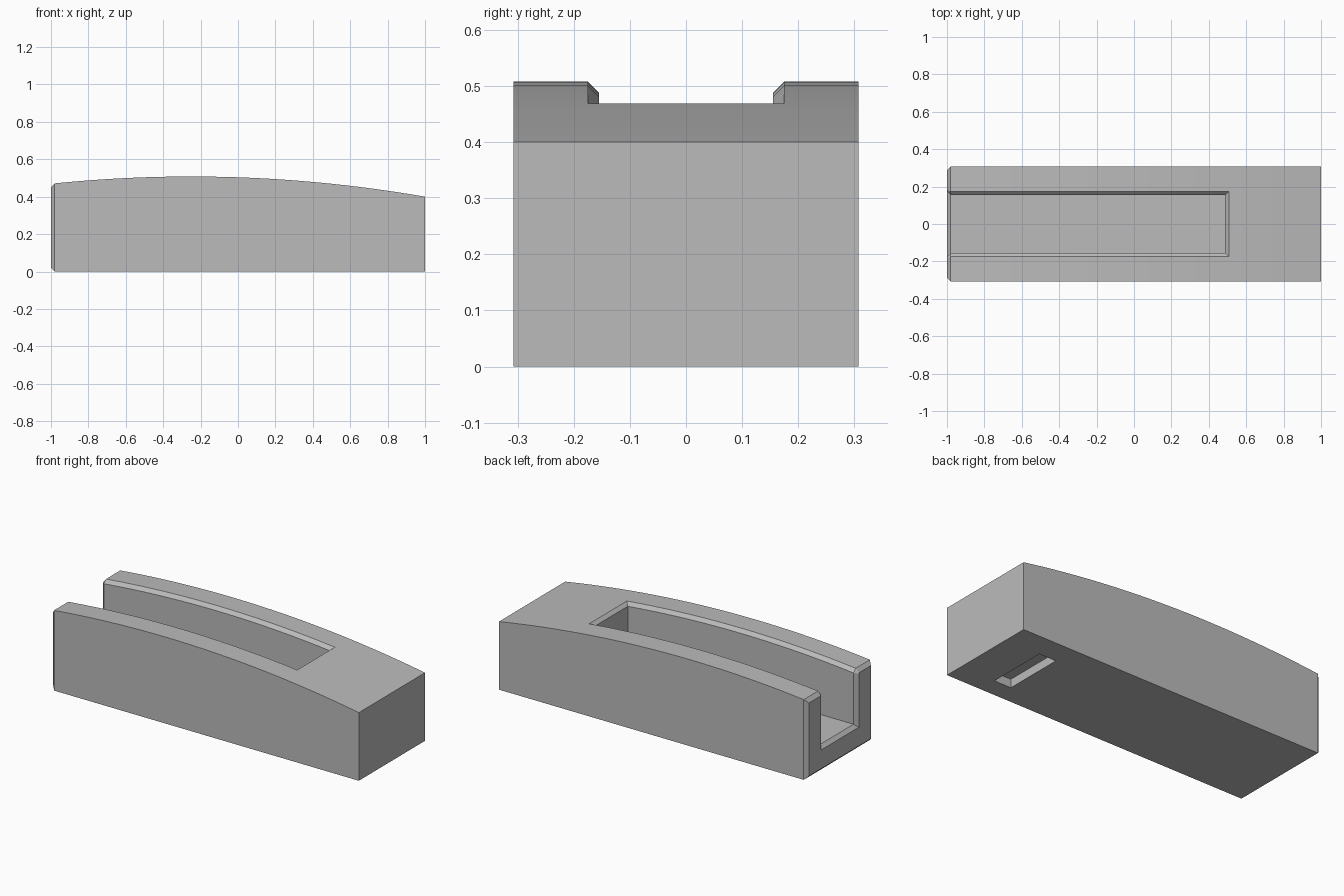
import bpy
import bmesh

old = bpy.data.objects.get("Cube")
if old:
    bpy.data.objects.remove(old, do_unlink=True)

HALF_W = 0.307      # body half width
SLOT_W = 0.155      # slot half width
SLOT_END = 0.487
FLOOR = 0.15
C = 0.02            # chamfer size

grey = bpy.data.materials.new("plain grey")
grey.use_nodes = True
colour = (0.5, 0.5, 0.5, 1)
grey.diffuse_color = colour
grey.node_tree.nodes["Principled BSDF"].inputs["Base Color"].default_value = colour


def top(x):
    """Height of the gently arched top."""
    return 0.508 - 0.069 * (x + 0.25) ** 2


def spread(a, b, n):
    return [a + (b - a) * i / n for i in range(n + 1)]


def loft(bm, rings):
    """Join equal rings of points with quads and cap the first ring."""
    loops = [[bm.verts.new(p) for p in ring] for ring in rings]
    for a, b in zip(loops, loops[1:]):
        for i in range(len(a)):
            j = (i + 1) % len(a)
            bm.faces.new((a[i], a[j], b[j], b[i]))
    bm.faces.new(loops[0])
    return loops[-1]


def finish(bm, name):
    bmesh.ops.recalc_face_normals(bm, faces=bm.faces)
    mesh = bpy.data.meshes.new(name)
    bm.to_mesh(mesh)
    bm.free()
    mesh.materials.append(grey)
    obj = bpy.data.objects.new(name, mesh)
    bpy.context.collection.objects.link(obj)
    return obj


def cut(target, cutter):
    cutter.hide_render = True
    mod = target.modifiers.new("cut", "BOOLEAN")
    mod.operation = "DIFFERENCE"
    mod.solver = "EXACT"
    mod.object = cutter
    bpy.context.view_layer.objects.active = target
    bpy.ops.object.modifier_apply(modifier=mod.name)
    bpy.data.objects.remove(cutter, do_unlink=True)


slot_stations = spread(C - 1, SLOT_END, 18)


# Arched body with a chamfered open end
def body_ring(x, inset=0):
    w, t = HALF_W - inset, top(x) - inset
    return [(x, -w, inset), (x, w, inset), (x, w, t), (x, -w, t)]


bm = bmesh.new()
stations = slot_stations + spread(SLOT_END, 1, 6)[1:]
bm.faces.new(loft(bm, [body_ring(-1, C)] + [body_ring(x) for x in stations]))
body = finish(bm, "body")


# Slot with chamfered rim, flaring at the open end
def slot_ring(x, grow=0):
    w, f, t = SLOT_W + grow, FLOOR - grow, top(x) - grow / 4
    r = w + 2 * C
    return [(x, -w, f), (x, w, f), (x, w, t - C),
            (x, r, t + C), (x, -r, t + C), (x, -w, t - C)]


bm = bmesh.new()
v = loft(bm, [slot_ring(-1 - C, 2 * C)] + [slot_ring(x) for x in slot_stations])
tip = SLOT_END + 2 * C
a, b = [bm.verts.new((tip, s * (SLOT_W + 2 * C), top(tip) + C)) for s in (1, -1)]
for face in ((v[0], v[1], v[2], v[5]), (v[5], v[2], a, b),
             (v[2], v[3], a), (v[5], b, v[4]), (v[4], b, a, v[3])):
    bm.faces.new(face)
cut(body, finish(bm, "slot_cutter"))

# Plain recess in the underside
bm = bmesh.new()
bmesh.ops.create_cube(bm, size=1)
for vert in bm.verts:
    vert.co.x = 0.72 + vert.co.x * 0.11
    vert.co.y = -0.015 + vert.co.y * 0.36
    vert.co.z *= 0.1
cut(body, finish(bm, "recess_cutter"))

# Merge coplanar faces for clean flat sides
bm = bmesh.new()
bm.from_mesh(body.data)
bmesh.ops.remove_doubles(bm, verts=bm.verts, dist=0.0005)
bmesh.ops.dissolve_limit(bm, angle_limit=0.002, verts=bm.verts, edges=bm.edges)
bm.to_mesh(body.data)
bm.free()
